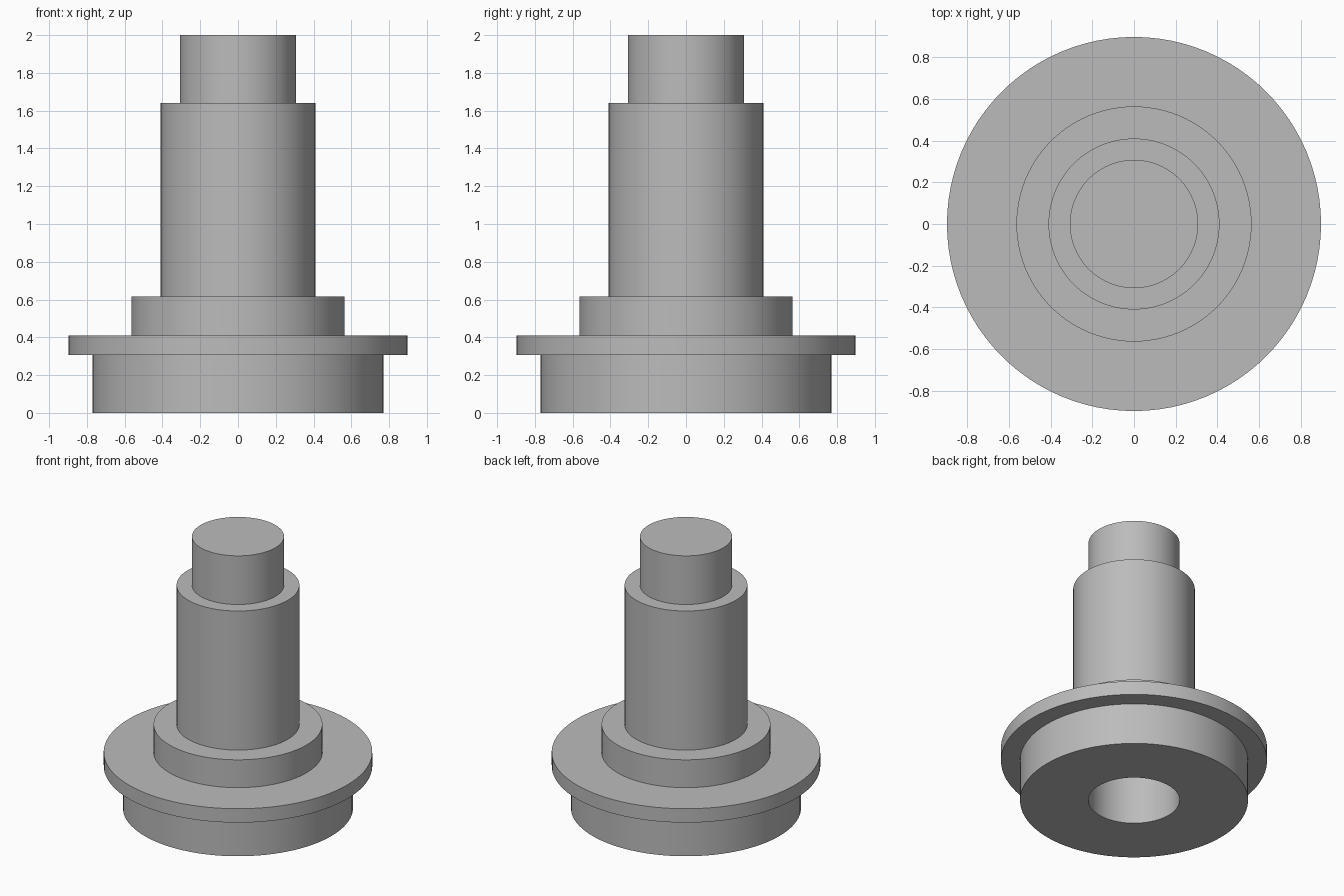
import bpy
import bmesh
import math

cube = bpy.data.objects.get("Cube")
if cube:
    bpy.data.objects.remove(cube, do_unlink=True)

UNIT = 2 / 19.5      # all steps are simple multiples of this
SEGMENTS = 96

# Plain grey material
grey = bpy.data.materials.new("plain_grey")
grey.use_nodes = True
colour = (0.5, 0.5, 0.5, 1)
grey.diffuse_color = colour
grey.node_tree.nodes["Principled BSDF"].inputs["Base Color"].default_value = colour


def lathe(name, profile, material):
    """Revolve (radius, height) points, starting and ending on the axis."""
    bm = bmesh.new()
    verts = [bm.verts.new((r * UNIT, 0, z * UNIT)) for r, z in profile]
    edges = [bm.edges.new(pair) for pair in zip(verts, verts[1:])]
    bmesh.ops.spin(bm, geom=verts + edges, cent=(0, 0, 0), axis=(0, 0, 1),
                   angle=math.tau, steps=SEGMENTS, use_merge=True)
    bmesh.ops.remove_doubles(bm, verts=bm.verts, dist=0.0001)
    bmesh.ops.recalc_face_normals(bm, faces=bm.faces)
    mesh = bpy.data.meshes.new(name)
    bm.to_mesh(mesh)
    bm.free()
    mesh.materials.append(material)
    obj = bpy.data.objects.new(name, mesh)
    bpy.context.collection.objects.link(obj)
    bpy.ops.object.select_all(action="DESELECT")
    obj.select_set(True)
    bpy.context.view_layer.objects.active = obj
    bpy.ops.object.shade_smooth_by_angle(angle=math.radians(30))
    return obj


# One turned solid: socket, base, flange, collar, shaft and end peg
socket = [(0, 4), (3, 4), (3, 0)]
base = [(7.5, 0), (7.5, 3)]
flange = [(8.75, 3), (8.75, 4)]
collar = [(5.5, 4), (5.5, 6)]
shaft = [(4, 6), (4, 16)]
peg = [(3, 16), (3, 19.5), (0, 19.5)]
lathe("stepped_shaft", socket + base + flange + collar + shaft + peg, grey)
